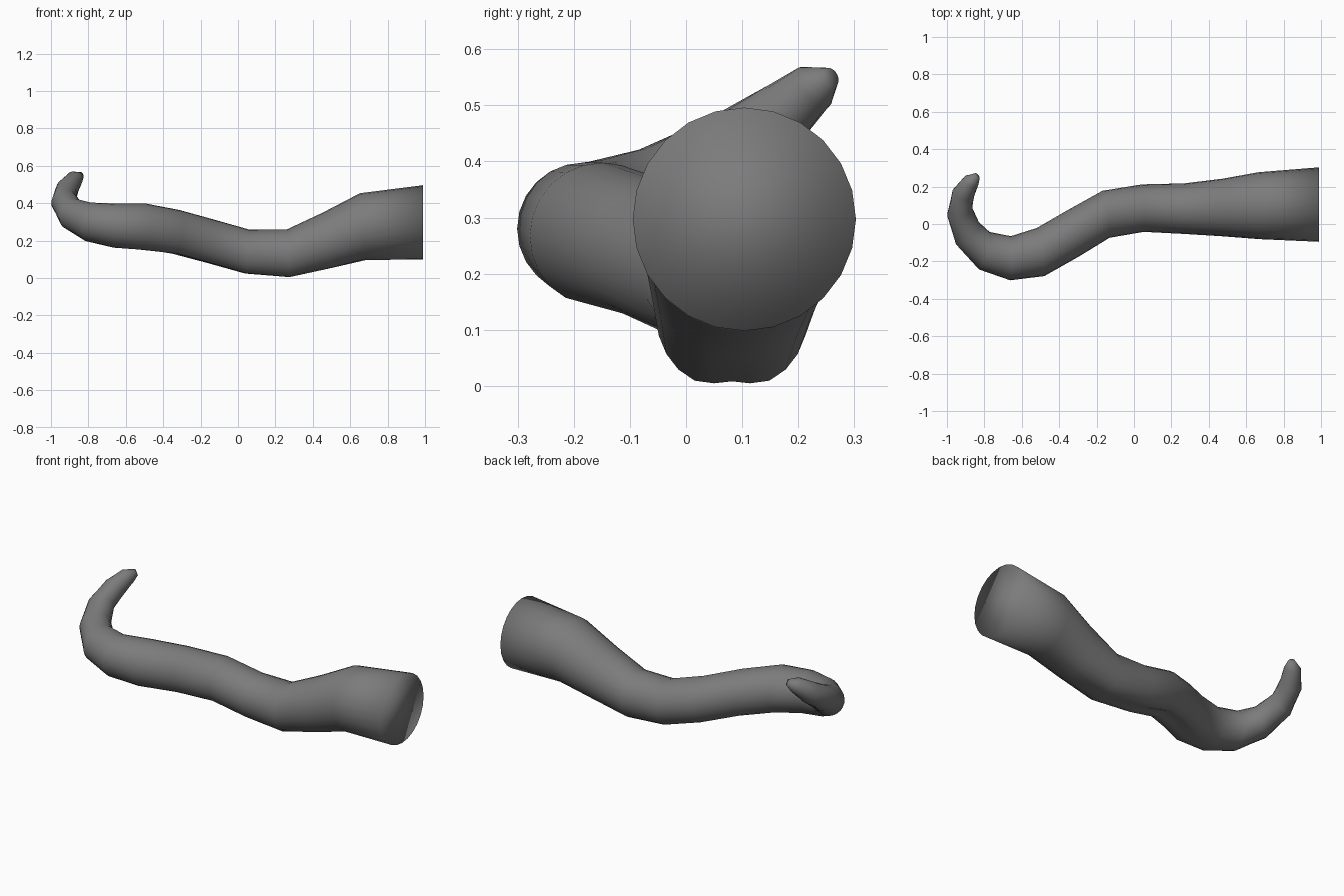
import bpy, bmesh, math
from mathutils import Vector

if "Cube" in bpy.data.objects:
    bpy.data.objects.remove(bpy.data.objects["Cube"])

SIDES = 24
# Centre line from thick base to thin tip: x, y, z, radius, depth of the groove underneath
PATH = [
    (0.990, 0.104, 0.297, 0.199, 0.0),
    (0.67, 0.098, 0.275, 0.179, 0.0),
    (0.475, 0.088, 0.196, 0.154, 0.06),
    (0.268, 0.082, 0.124, 0.135, 0.14),
    (0.048, 0.085, 0.133, 0.127, 0.18),
    (-0.15, 0.052, 0.188, 0.127, 0.26),
    (-0.325, -0.05, 0.236, 0.128, 0.26),
    (-0.50, -0.15, 0.268, 0.130, 0.10),
    (-0.66, -0.183, 0.280, 0.118, 0.0),
    (-0.80, -0.143, 0.300, 0.104, 0.0),
    (-0.890, -0.05, 0.343, 0.085, 0.0),
    (-0.932, 0.066, 0.412, 0.070, 0.0),
    (-0.912, 0.165, 0.478, 0.060, 0.0),
    (-0.871, 0.228, 0.533, 0.044, 0.0),
    (-0.838, 0.258, 0.550, 0.018, 0.0),
]
points = [Vector(p[:3]) for p in PATH]


def ring(bm, i):
    """Rounded section across the centre line, dented on its underside."""
    radius, dent = PATH[i][3:]
    straight = Vector((-1, 0, 0))
    before = (points[i] - points[i - 1]).normalized() if i else straight
    along = before
    if 0 < i < 9:   # the thick part keeps its sections close to upright
        after = (points[i + 1] - points[i]).normalized()
        along = before + after + 2.5 * straight
    side = along.cross(Vector((0, 0, 1))).normalized()
    up = side.cross(along).normalized()
    verts = []
    for k in range(SIDES):
        a = 2 * math.pi * k / SIDES
        off = abs((a + math.pi) % (2 * math.pi) - math.pi)
        r = radius * (1 - dent * math.exp(-(off / 0.36) ** 2))
        verts.append(bm.verts.new(points[i] + side * r * math.sin(a) - up * r * math.cos(a)))
    return verts


# Tentacle body: skin between rings, a cap at each end
bm = bmesh.new()
rings = [ring(bm, i) for i in range(len(PATH))]
for a, b in zip(rings, rings[1:]):
    for k in range(SIDES):
        n = (k + 1) % SIDES
        bm.faces.new((a[k], a[n], b[n], b[k]))
bm.faces.new(rings[0])
bm.faces.new(rings[-1])
bmesh.ops.recalc_face_normals(bm, faces=bm.faces)
for f in bm.faces:
    f.smooth = True
mesh = bpy.data.meshes.new("tentacle")
bm.to_mesh(mesh)
bm.free()

# Dark grey skin
skin = bpy.data.materials.new("dark_grey")
skin.diffuse_color = (0.2, 0.2, 0.2, 1)
skin.use_nodes = True
skin.node_tree.nodes["Principled BSDF"].inputs["Base Color"].default_value = skin.diffuse_color
mesh.materials.append(skin)
tentacle = bpy.data.objects.new("tentacle", mesh)
bpy.context.collection.objects.link(tentacle)
